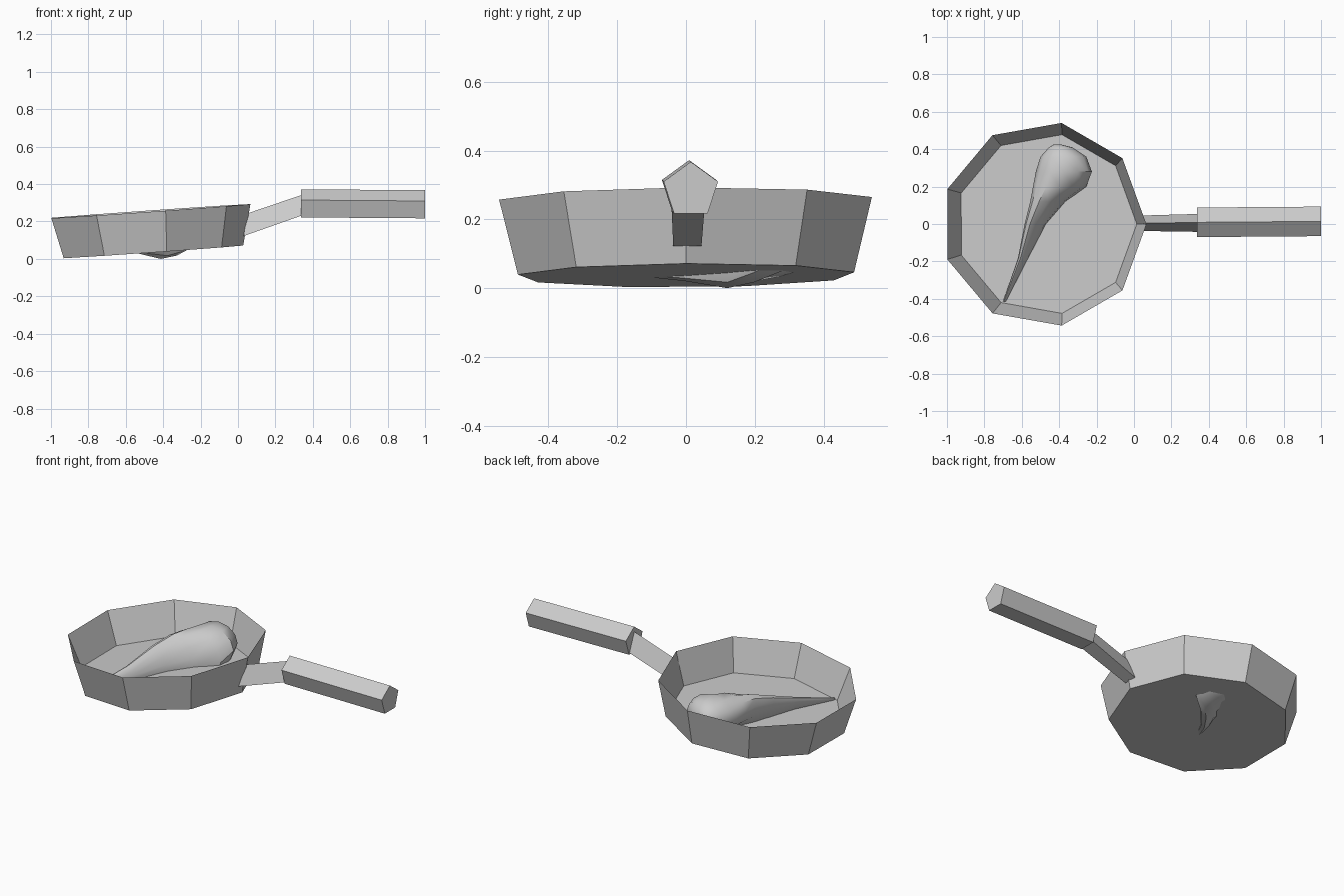
import bpy, bmesh
from math import cos, sin, pi, radians
from mathutils import Matrix, Vector

cube = bpy.data.objects.get("Cube")
if cube:
    bpy.data.objects.remove(cube, do_unlink=True)

grey = bpy.data.materials.new("plain grey")
grey.use_nodes = True
grey.diffuse_color = (0.6, 0.6, 0.6, 1)
grey.node_tree.nodes["Principled BSDF"].inputs["Base Color"].default_value = (0.6, 0.6, 0.6, 1)


def loft(name, rings):
    """Skin a list of equal-length point rings into one capped object."""
    bm = bmesh.new()
    loops = [[bm.verts.new(p) for p in ring] for ring in rings]
    for a, b in zip(loops, loops[1:]):
        for i in range(len(a)):
            j = (i + 1) % len(a)
            bm.faces.new((a[i], a[j], b[j], b[i]))
    bm.faces.new(loops[0][::-1])
    bm.faces.new(loops[-1])
    bmesh.ops.recalc_face_normals(bm, faces=bm.faces)
    mesh = bpy.data.meshes.new(name)
    bm.to_mesh(mesh)
    bm.free()
    mesh.materials.append(grey)
    obj = bpy.data.objects.new(name, mesh)
    bpy.context.collection.objects.link(obj)
    return obj


def ring9(radius, z):
    return [(radius * cos(2 * pi * i / 9), radius * sin(2 * pi * i / 9), z) for i in range(9)]


# Pan body: outer base, sharp rim and inner floor, slightly raised at the handle side
pan = loft("pan", [ring9(0.496, 0), ring9(0.55, 0.218), ring9(0.485, 0.028)])
pan.data.transform(Matrix.Translation((-0.467, 0, 0.037))
                   @ Matrix.Rotation(radians(-4), 4, 'Y')
                   @ Matrix.Rotation(radians(0.4), 4, 'X'))

# Handle neck: rising triangular bar with its ridge on top
loft("handle_neck", [
    [(0.05, 0.005, 0.243), (0.03, -0.037, 0.122), (0.03, 0.045, 0.122)],
    [(0.35, 0.008, 0.345), (0.35, -0.042, 0.235), (0.35, 0.054, 0.235)],
])


# Handle grip: five-sided bar
def pentagon(x, y, z, r=0.083):
    return [(x, y + r * sin(2 * pi * i / 5), z + r * cos(2 * pi * i / 5)) for i in range(5)]


loft("handle_grip", [pentagon(0.338, 0.009, 0.289), pentagon(1.0, 0.014, 0.284)])

# Drumstick: y, left edge, right edge, underside, top and sideways lean of each section
sections = [
    (-0.415, -0.70, -0.685, 0.04, 0.06, 0.6),
    (-0.18, -0.62, -0.565, 0.04, 0.13, 0.6),
    (0.0, -0.585, -0.47, 0.02, 0.195, 0.6),
    (0.12, -0.555, -0.365, 0.0, 0.235, 0.5),
    (0.2, -0.54, -0.255, 0.015, 0.25, 0.3),
    (0.28, -0.525, -0.225, 0.035, 0.258, 0),
    (0.36, -0.50, -0.255, 0.06, 0.25, 0),
    (0.41, -0.455, -0.33, 0.10, 0.215, 0),
    (0.425, -0.43, -0.39, 0.13, 0.18, 0),
]
rings = []
for y, left, right, low, high, lean in sections:
    mid = Vector(((left + right) / 2, y, (low + high) / 2))
    rings.append([mid + Vector(((right - left) / 2 * cos(2 * pi * i / 12), 0,
                                (high - low) / 2 * sin(2 * pi * i / 12 - lean))) for i in range(12)])
drumstick = loft("drumstick", rings)
bpy.ops.object.select_all(action='DESELECT')
drumstick.select_set(True)
bpy.context.view_layer.objects.active = drumstick
bpy.ops.object.shade_smooth_by_angle(angle=radians(40))
